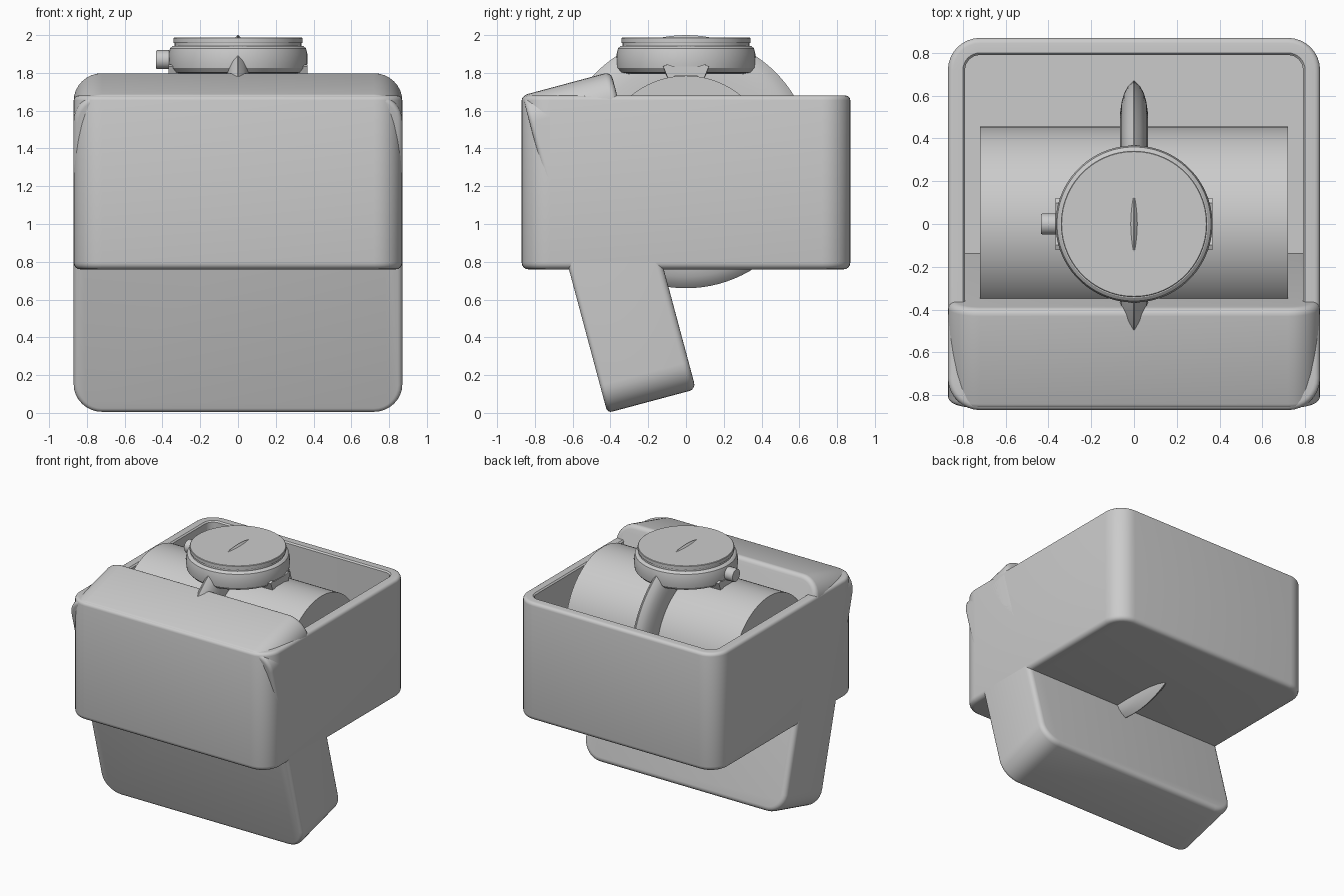
import bpy, bmesh, math
from mathutils import Matrix

if "Cube" in bpy.data.objects:
    bpy.data.objects.remove(bpy.data.objects["Cube"])


def finish(bm, name, angle=35):
    bmesh.ops.recalc_face_normals(bm, faces=bm.faces)
    me = bpy.data.meshes.new(name)
    bm.to_mesh(me)
    bm.free()
    ob = bpy.data.objects.new(name, me)
    bpy.context.collection.objects.link(ob)
    bpy.ops.object.select_all(action='DESELECT')
    ob.select_set(True)
    bpy.context.view_layer.objects.active = ob
    bpy.ops.object.shade_smooth_by_angle(angle=math.radians(angle))
    return ob


def rounded_loop(bm, half, r, z, n=8):
    """Rounded square ring of vertices."""
    out = []
    for k in range(4):
        mid = math.pi / 2 * k + math.pi / 4
        cx = math.copysign(half - r, math.cos(mid))
        cy = math.copysign(half - r, math.sin(mid))
        for i in range(n + 1):
            a = math.pi / 2 * (k + i / n)
            out.append(bm.verts.new((cx + r * math.cos(a), cy + r * math.sin(a), z)))
    return out


def stack(name, levels, matrix=Matrix()):
    """Skin a list of (half size, corner radius, z) and cap both ends."""
    bm = bmesh.new()
    loops = [rounded_loop(bm, *lv) for lv in levels]
    for a, b in zip(loops, loops[1:]):
        for i in range(len(a)):
            j = (i + 1) % len(a)
            bm.faces.new((a[i], a[j], b[j], b[i]))
    bm.faces.new(loops[0])
    bm.faces.new(loops[-1])
    bm.transform(matrix)
    return finish(bm, name)


def fillet(half, r, z, f, d, n=4):
    """Levels of an edge rounding: d=-1 at the bottom edge, d=1 at the top."""
    lv = []
    for i in range(n + 1):
        a = math.pi / 2 * i / n
        o = f * (1 - math.cos(a))
        lv.append((half - o, r - o, z - d * f * (1 - math.sin(a))))
    return lv if d > 0 else lv[::-1]


def lathe(name, profile, centre, axis='Z', closed=False, steps=96):
    """Spin (radius, height) points about an axis."""
    bm = bmesh.new()
    rings = []
    for s in range(steps):
        a = 2 * math.pi * s / steps
        rings.append([bm.verts.new((r * math.cos(a), r * math.sin(a), h)) for r, h in profile])
    m = len(profile)
    for s in range(steps):
        p, q = rings[s], rings[(s + 1) % steps]
        for i in range(m if closed else m - 1):
            j = (i + 1) % m
            bm.faces.new((p[i], q[i], q[j], p[j]))
    if not closed:
        bm.faces.new([r[0] for r in rings])
        bm.faces.new([r[-1] for r in rings])
    if axis == 'X':
        bm.transform(Matrix.Rotation(math.pi / 2, 4, 'Y'))
    bm.transform(Matrix.Translation(centre))
    return finish(bm, name, 30)


# Open box with thin walls and rounded rim
stack("box", fillet(0.87, 0.15, 0.76, 0.035, -1) + fillet(0.87, 0.15, 1.68, 0.025, 1)
      + [(0.80, 0.08, 1.68), (0.79, 0.07, 1.67), (0.79, 0.07, 0.84)])

# Lid leaning through the front of the box
tilt = Matrix.Translation((0, -0.407, 0.903)) @ Matrix.Rotation(math.radians(-75), 4, 'X')
stack("lid", fillet(0.87, 0.15, -0.2425, 0.025, -1) + fillet(0.87, 0.15, 0.2425, 0.035, 1), tilt)

# Cushion roll
lathe("cushion", [(0.455, -0.72), (0.455, 0.72)], (0, 0, 1.33), 'X')

# Strap ring with a pointed outer edge
side = [(0.45, 0.066), (0.52, 0.065), (0.57, 0.058), (0.61, 0.047), (0.645, 0.028)]
strap = side + [(0.67, 0.002)] + [(0.67, -0.002)] + [(r, -x) for r, x in reversed(side)]
lathe("strap", strap, (0, 0, 1.33), 'X', closed=True)

# Watch case and glass bezel
lathe("watch_case", [(0.31, 1.795), (0.345, 1.803), (0.364, 1.825), (0.367, 1.85), (0.367, 1.90),
                     (0.36, 1.93), (0.345, 1.942), (0.335, 1.943), (0.335, 1.957)], (0, 0, 0))
lathe("bezel", [(0.34, 1.957), (0.342, 1.96), (0.342, 1.984), (0.338, 1.987)], (0, 0, 0))

# Crown on the left side
lathe("crown", [(0.03, 0.08), (0.03, 0.01), (0.046, 0.008), (0.05, 0.004), (0.05, -0.058), (0.046, -0.064)],
      (-0.37, 0, 1.87), 'X', steps=32)

# Lugs on both sides, waisted in the middle
half = [(0, 1.835), (0.07, 1.835), (0.10, 1.845), (0.125, 1.835), (0.10, 1.775), (0.08, 1.77), (0.06, 1.785)]
outline = half + [(-y, z) for y, z in reversed(half[1:])]
for s, label in ((-1, "left"), (1, "right")):
    bm = bmesh.new()
    inner = [bm.verts.new((s * 0.26, y, z)) for y, z in outline]
    outer = [bm.verts.new((s * 0.368, y * 0.97, z)) for y, z in outline]
    for i in range(len(outline)):
        j = (i + 1) % len(outline)
        bm.faces.new((inner[i], inner[j], outer[j], outer[i]))
    bm.faces.new(inner)
    bm.faces.new(outer)
    finish(bm, "lugs_" + label)
